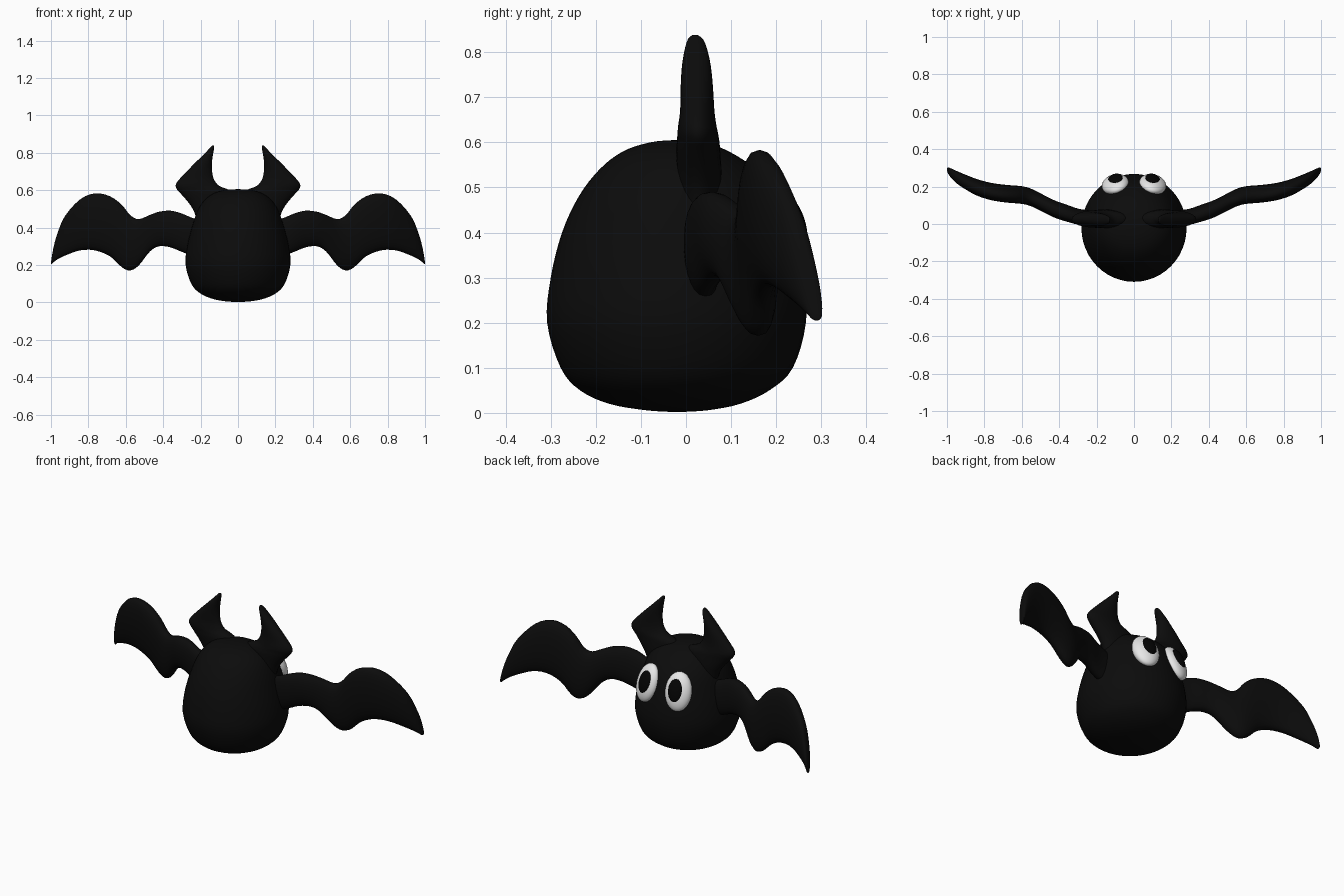
import bpy, bmesh, math
from mathutils import Vector, Euler

if "Cube" in bpy.data.objects:
    bpy.data.objects.remove(bpy.data.objects["Cube"])


def material(name, v):
    m = bpy.data.materials.new(name)
    m.diffuse_color = (v, v, v, 1)
    m.use_nodes = True
    m.node_tree.nodes["Principled BSDF"].inputs["Base Color"].default_value = m.diffuse_color
    return m


BLACK = material("soft black", 0.0035)
PUPIL = material("pupil black", 0.001)
WHITE = material("eye white", 0.8)


def smooth_stations(rows, steps):
    """Catmull-Rom interpolation through rows of numbers."""
    out = []
    n = len(rows)
    for i in range(n - 1):
        p0, p1 = rows[max(i - 1, 0)], rows[i]
        p2, p3 = rows[i + 1], rows[min(i + 2, n - 1)]
        for s in range(steps):
            t = s / steps
            out.append([0.5 * (2 * b + (c - a) * t + (2 * a - 5 * b + 4 * c - d) * t * t
                               + (3 * b - a - 3 * c + d) * t ** 3)
                        for a, b, c, d in zip(p0, p1, p2, p3)])
    return out + [list(rows[-1])]


def finish(ob, mat, mirror):
    ob.data.materials.append(mat)
    for p in ob.data.polygons:
        p.use_smooth = True
    if mirror:
        ob.modifiers.new("mirror", 'MIRROR').use_mirror_merge = False
    return ob


def loft(name, rings, mat, mirror=False):
    """Skin a list of closed rings and cap both ends."""
    bm = bmesh.new()
    vs = [[bm.verts.new(p) for p in ring] for ring in rings]
    n = len(vs[0])
    for a, b in zip(vs, vs[1:]):
        for i in range(n):
            j = (i + 1) % n
            bm.faces.new((a[i], a[j], b[j], b[i]))
    bm.faces.new(vs[0])
    bm.faces.new(vs[-1])
    bmesh.ops.recalc_face_normals(bm, faces=bm.faces)
    me = bpy.data.meshes.new(name)
    bm.to_mesh(me)
    bm.free()
    ob = bpy.data.objects.new(name, me)
    bpy.context.collection.objects.link(ob)
    return finish(ob, mat, mirror)


def angles(n):
    return [2 * math.pi * i / n for i in range(n)]


# Body: z, half width, back y, front y
body = [
    (0.002, 0.01, -0.03, -0.01),
    (0.006, 0.07, -0.09, 0.05),
    (0.02, 0.14, -0.17, 0.12),
    (0.05, 0.205, -0.235, 0.185),
    (0.10, 0.25, -0.278, 0.237),
    (0.20, 0.28, -0.308, 0.266),
    (0.30, 0.272, -0.300, 0.262),
    (0.40, 0.247, -0.275, 0.238),
    (0.48, 0.22, -0.238, 0.205),
    (0.54, 0.185, -0.192, 0.155),
    (0.58, 0.135, -0.14, 0.095),
    (0.60, 0.075, -0.08, 0.04),
    (0.605, 0.01, -0.03, -0.01),
]
rings = []
for z, w, y0, y1 in smooth_stations(body, 4):
    mid = 0.0 if w > 0.15 else (y0 + y1) / 2
    mid = (y0 + y1) / 2
    rings.append([(w * math.cos(a), mid + (y1 - y0) / 2 * math.sin(a), z) for a in angles(48)])
loft("body", rings, BLACK)

# Wings: x, top z, bottom z, centre y, half thickness
wing = [
    (0.12, 0.41, 0.28, 0.035, 0.025),
    (0.24, 0.45, 0.255, 0.035, 0.038),
    (0.30, 0.475, 0.27, 0.04, 0.042),
    (0.36, 0.49, 0.294, 0.058, 0.045),
    (0.42, 0.485, 0.30, 0.078, 0.046),
    (0.47, 0.468, 0.273, 0.102, 0.046),
    (0.53, 0.445, 0.198, 0.133, 0.046),
    (0.575, 0.465, 0.171, 0.150, 0.046),
    (0.62, 0.52, 0.187, 0.157, 0.046),
    (0.684, 0.567, 0.246, 0.162, 0.046),
    (0.765, 0.583, 0.278, 0.174, 0.045),
    (0.845, 0.55, 0.278, 0.198, 0.043),
    (0.925, 0.462, 0.25, 0.237, 0.036),
    (0.965, 0.37, 0.23, 0.262, 0.029),
    (0.985, 0.30, 0.215, 0.278, 0.022),
    (0.996, 0.24, 0.205, 0.288, 0.014),
    (1.0, 0.215, 0.207, 0.291, 0.004),
]
rings = []
for x, zt, zb, yc, h in smooth_stations(wing, 3):
    ring = []
    for a in angles(24):
        dz = (zt - zb) / 2 * math.sin(a)
        c = math.cos(a)
        ring.append((x, yc - 0.06 * dz + h * math.copysign(abs(c) ** 0.8, c), (zt + zb) / 2 + dz))
    rings.append(ring)
loft("wing", rings, BLACK, mirror=True)

# Ears: z, inner x, outer x, centre y, half thickness
ear = [
    (0.42, 0.10, 0.215, 0.03, 0.035),
    (0.485, 0.07, 0.235, 0.03, 0.045),
    (0.53, 0.05, 0.262, 0.03, 0.049),
    (0.58, 0.03, 0.305, 0.027, 0.049),
    (0.602, 0.05, 0.325, 0.027, 0.047),
    (0.62, 0.096, 0.333, 0.026, 0.045),
    (0.64, 0.118, 0.328, 0.025, 0.042),
    (0.67, 0.133, 0.303, 0.025, 0.038),
    (0.72, 0.14, 0.255, 0.024, 0.036),
    (0.77, 0.137, 0.205, 0.023, 0.032),
    (0.81, 0.130, 0.165, 0.022, 0.024),
    (0.83, 0.127, 0.146, 0.021, 0.016),
    (0.838, 0.130, 0.138, 0.020, 0.006),
]
rings = []
for z, xi, xo, yc, h in smooth_stations(ear, 3):
    rings.append([((xi + xo) / 2 + (xo - xi) / 2 * math.cos(a), yc + h * math.sin(a), z)
                  for a in angles(24)])
loft("ear", rings, BLACK, mirror=True)


# Eyes: flattened balls tilted up and outwards, with pupils on their fronts
ROT = Euler((math.radians(20), 0, math.radians(-17)), 'XYZ')
OUT = ROT.to_matrix() @ Vector((0, 1, 0))


def eye_ball(name, centre, radii, mat):
    bm = bmesh.new()
    bmesh.ops.create_uvsphere(bm, u_segments=32, v_segments=16, radius=1)
    for v in bm.verts:
        p = ROT.to_matrix() @ Vector([c * r for c, r in zip(v.co, radii)])
        v.co = p + centre
    me = bpy.data.meshes.new(name)
    bm.to_mesh(me)
    bm.free()
    ob = bpy.data.objects.new(name, me)
    bpy.context.collection.objects.link(ob)
    finish(ob, mat, True)


eye = Vector((0.1, 0.212, 0.412))
eye_ball("eye", eye, (0.074, 0.042, 0.108), WHITE)
eye_ball("pupil", eye + OUT * 0.026 + Vector((-0.008, 0, 0.004)), (0.043, 0.026, 0.066), PUPIL)
